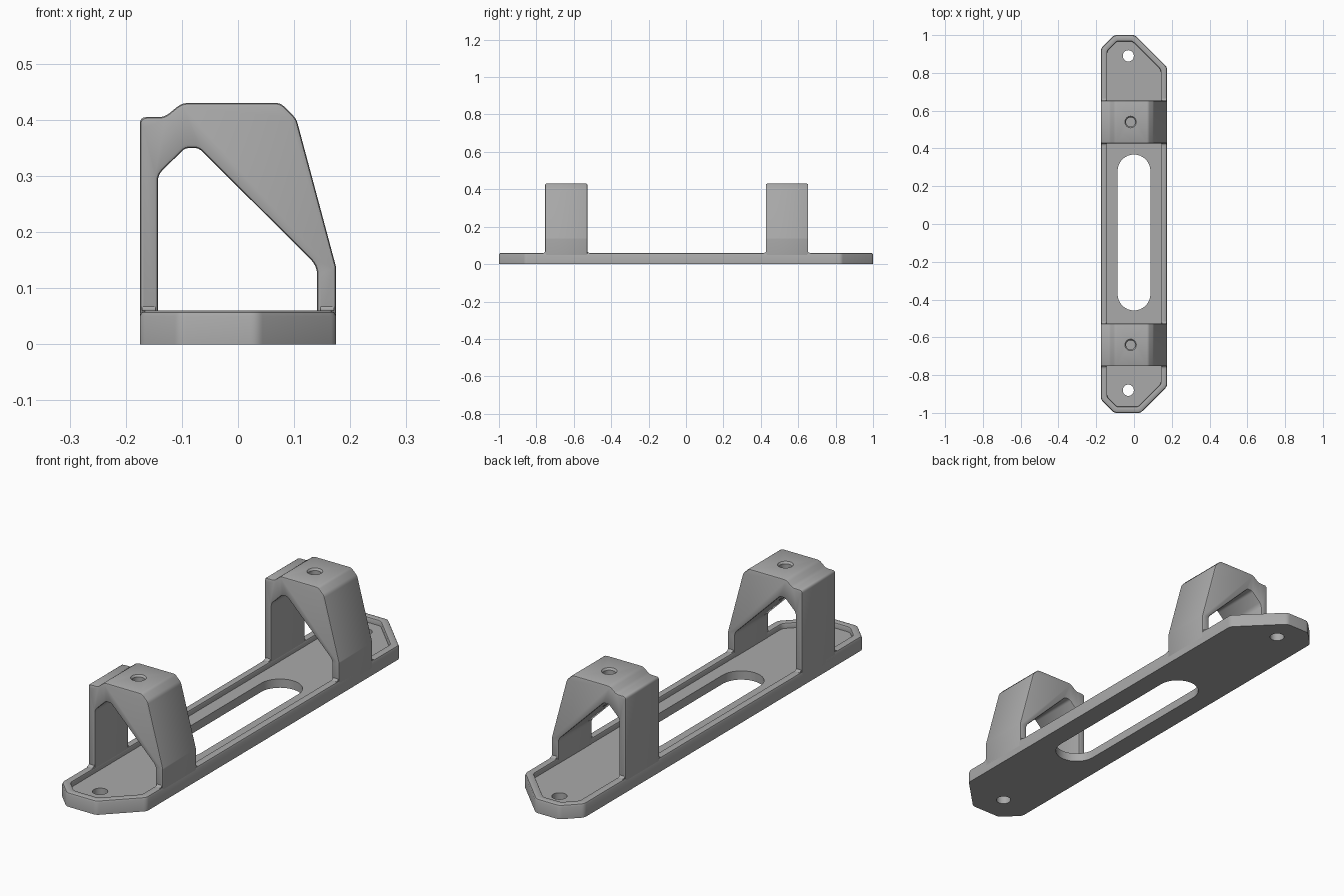
import bpy, bmesh, math
from mathutils import Vector

if "Cube" in bpy.data.objects:
    bpy.data.objects.remove(bpy.data.objects["Cube"])

grey = bpy.data.materials.new("plain grey")
grey.use_nodes = True
grey.diffuse_color = (0.4, 0.4, 0.4, 1)
grey.node_tree.nodes["Principled BSDF"].inputs["Base Color"].default_value = (0.4, 0.4, 0.4, 1)


def offset_rounded(corners, inset, steps=4):
    """Inset a counter-clockwise outline of (u, v, radius) and round its corners."""
    pts = [Vector(c[:2]) for c in corners]
    n = len(pts)
    moved = []
    for i in range(n):
        a = (pts[i] - pts[i - 1]).normalized()
        b = (pts[(i + 1) % n] - pts[i]).normalized()
        na, nb = Vector((-a.y, a.x)), Vector((-b.y, b.x))
        moved.append(pts[i] + (na + nb) * inset / (1 + na.dot(nb)))
    out = []
    for i in range(n):
        p, a, b = moved[i], moved[i - 1], moved[(i + 1) % n]
        da, db = a - p, b - p
        turn = math.pi - da.angle(db)
        t = min(corners[i][2] * math.tan(turn / 2), da.length * 0.45, db.length * 0.45)
        start, end = p + da.normalized() * t, p + db.normalized() * t
        for k in range(steps + 1):
            s = k / steps
            out.append(start * (1 - s) ** 2 + p * 2 * s * (1 - s) + end * s * s)
    return out


def loft(name, corners, rings, axis="Z", rounder=offset_rounded):
    """Stack copies of an outline, each with its own (inset, height)."""
    bm = bmesh.new()
    place = {"Z": lambda u, v, h: (u, v, h),
             "Y": lambda u, v, h: (u, h, v),
             "X": lambda u, v, h: (h, u, v)}[axis]
    loops = [[bm.verts.new(place(p.x, p.y, h)) for p in rounder(corners, inset)]
             for inset, h in rings]
    for low, high in zip(loops, loops[1:]):
        for i in range(len(low)):
            j = (i + 1) % len(low)
            bm.faces.new((low[i], low[j], high[j], high[i]))
    bm.faces.new(loops[0][::-1])
    bm.faces.new(loops[-1])
    bmesh.ops.recalc_face_normals(bm, faces=bm.faces)
    mesh = bpy.data.meshes.new(name)
    bm.to_mesh(mesh)
    bm.free()
    ob = bpy.data.objects.new(name, mesh)
    bpy.context.collection.objects.link(ob)
    mesh.materials.append(grey)
    return ob


def activate(ob):
    bpy.ops.object.select_all(action="DESELECT")
    ob.select_set(True)
    bpy.context.view_layer.objects.active = ob


def cut(ob, cutter):
    activate(ob)
    mod = ob.modifiers.new("cut", "BOOLEAN")
    mod.operation, mod.solver, mod.object = "DIFFERENCE", "EXACT", cutter
    bpy.ops.object.modifier_apply(modifier=mod.name)
    bpy.data.objects.remove(cutter)


def smooth(ob):
    activate(ob)
    bpy.ops.object.shade_smooth_by_angle(angle=math.radians(35))


def stadium(spec, inset, steps=16):
    """Outline of a round hole or slot: (x, y centre, radius, half straight length)."""
    x, y, r, half = spec
    out = []
    for k in range(2 * steps + 2):
        upper = k <= steps
        a = math.pi * (k if upper else k - 1) / steps
        out.append(Vector((x + (r - inset) * math.cos(a),
                           y + (r - inset) * math.sin(a) + (half if upper else -half))))
    return out


# Base tray: chamfered outline with a rounded raised rim
W = 0.175
RIM, FLOOR = 0.06, 0.037
outline = [(-0.105, -1, 0.03), (0.035, -1, 0.03), (W, -0.86, 0.03),
           (W, 0.83, 0.03), (0.005, 1, 0.03), (-0.105, 1, 0.03),
           (-W, 0.93, 0.03), (-W, -0.93, 0.03)]
base = loft("base_tray", outline,
            [(0, 0), (0, RIM - 0.01), (0.003, RIM - 0.003), (0.01, RIM),
             (0.026, RIM), (0.031, RIM - 0.002), (0.033, RIM - 0.007), (0.033, FLOOR)])
for spec in [(0, -0.045, 0.087, 0.326), (-0.03, 0.89, 0.029, 0.001),
             (-0.03, -0.88, 0.029, 0.001)]:
    cut(base, loft("hole_cutter", spec, [(0, -0.1), (0, 0.1)], rounder=stadium))
smooth(base)

# Arch cross-section: upright leg, stepped top, sloping brace with a short leg
FOOT = 0.03
IN = 0.143
arch = [(-W, FOOT, 0.001), (-IN, FOOT, 0.001), (-IN, 0.302, 0.03), (-0.094, 0.35, 0.02),
        (-0.07, 0.35, 0.02), (0.141, 0.14, 0.04), (0.141, FOOT, 0.001), (W, FOOT, 0.001),
        (W, 0.137, 0.02), (0.104, 0.402, 0.03), (0.076, 0.43, 0.02), (-0.1, 0.43, 0.03),
        (-0.131, 0.405, 0.03), (-W, 0.405, 0.012)]
E, HALF, R = 0.006, 0.113, 0.014
for label, y in (("front", -0.64), ("back", 0.54)):
    lo, hi = y - HALF, y + HALF
    ob = loft(label + "_arch", arch,
              [(E, lo), (E * 0.3, lo + E * 0.3), (0, lo + E),
               (0, hi - E), (E * 0.3, hi - E * 0.3), (E, hi)], axis="Y")
    # Screw hole with a small chamfer
    cut(ob, loft("screw_cutter", (-0.018, y, 0.031, 0.0005),
                 [(0.007, 0.2), (0.007, 0.422), (0, 0.431), (0, 0.46)], rounder=stadium))
    smooth(ob)
    # Small concave fillets where the legs meet the rim
    for side, x in (("right", -0.159), ("left", 0.159)):
        for end, s in (("front", -1), ("back", 1)):
            wall = y + s * (HALF - 0.002)
            curve = [(wall + s * (R - R * math.sin(a)), RIM + R - R * math.cos(a))
                     for a in [math.pi / 2 * k / 5 for k in range(6)]]
            pts = [Vector(c) for c in curve] + [Vector((wall, RIM - 0.005)),
                                                Vector((wall + s * R, RIM - 0.005))]
            smooth(loft(f"{label}_arch_{side}_{end}_fillet", pts,
                        [(0, x - 0.012), (0, x + 0.012)], axis="X",
                        rounder=lambda p, inset: p))
